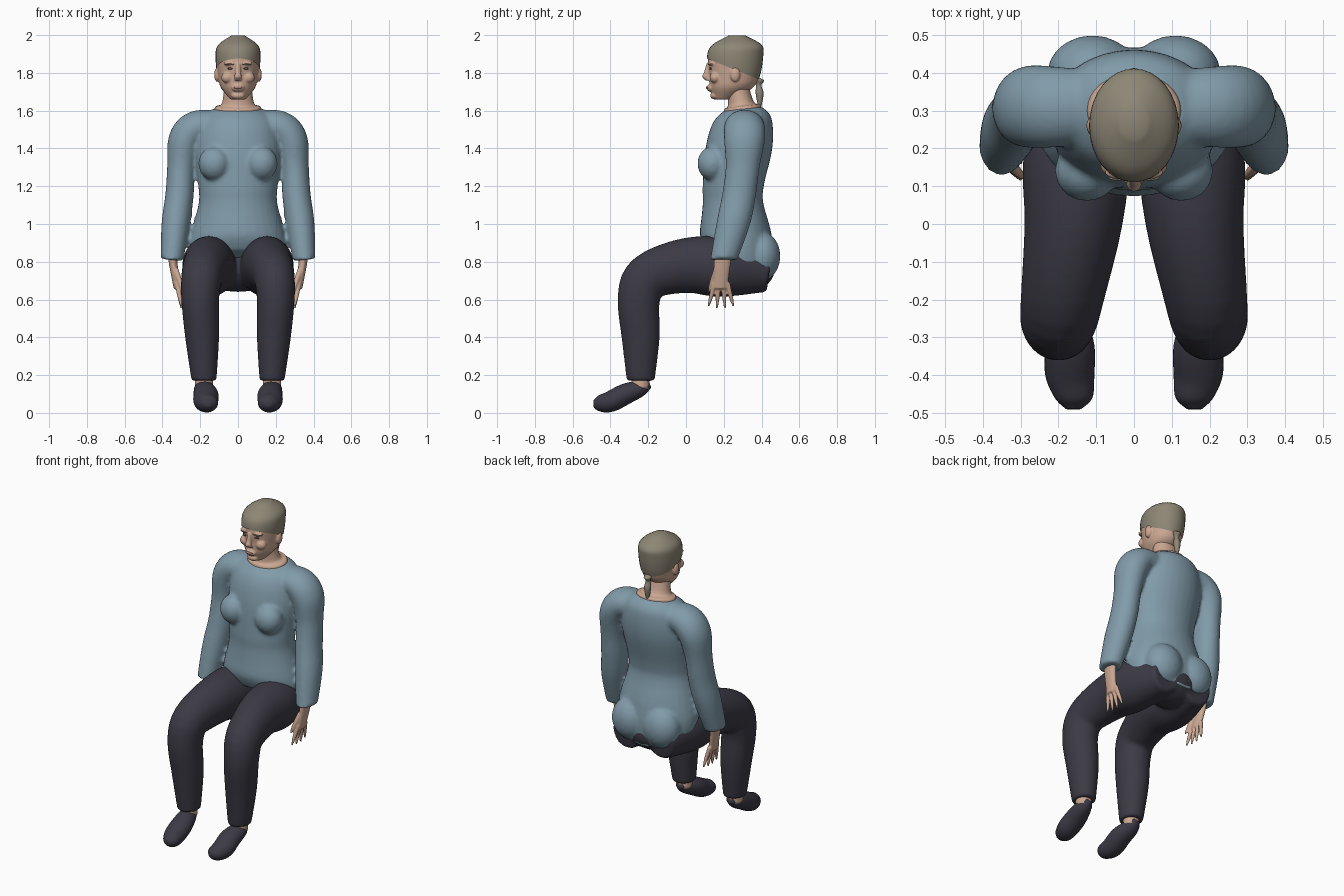
import bpy, bmesh
from math import sin, cos, tau
from mathutils import Vector, Matrix

default_cube = bpy.data.objects.get("Cube")
if default_cube:
    bpy.data.objects.remove(default_cube, do_unlink=True)

ACROSS = Vector((1, 0, 0))
ALONG = Vector((0, 1, 0))


def material(name, red, green, blue):
    result = bpy.data.materials.new(name)
    result.use_nodes = True
    colour = (red, green, blue, 1)
    result.diffuse_color = colour
    result.node_tree.nodes["Principled BSDF"].inputs["Base Color"].default_value = colour
    return result


SKIN = material("skin", .6, .39, .29)
HAIR = material("hair", .27, .24, .18)
KNIT = material("blue knit", .22, .33, .4)
CLOTH = material("dark cloth", .045, .043, .06)
LIPS = material("lips", .42, .22, .18)
EYES = material("eyes", .1, .08, .07)


def smooth_path(stations, steps=5):
    """Catmull-Rom interpolation of the stations."""
    points = [Vector(station) for station in stations]
    before = [points[0]] + points
    after = points[1:] + [points[-1], points[-1]]
    result = []
    for index in range(len(points) - 1):
        start, end = points[index], points[index + 1]
        slope_in = (end - before[index]) / 2
        slope_out = (after[index + 1] - start) / 2
        for step in range(steps):
            t = step / steps
            ease = t * t * (3 - 2 * t)
            result.append(start.lerp(end, ease) + slope_in * t * (1 - t) ** 2
                          - slope_out * t * t * (1 - t))
    return result + [points[-1]]


def loft(bm, stations, aspect=1, side=1, axis=ACROSS, tilt=None, sides=32):
    """Skin elliptical rings given as x, y, z, radius.

    Rings stand square to the path unless a tilt rule by height is given."""
    path = smooth_path(stations)
    rings = []
    for index, station in enumerate(path):
        centre, radius = station.xyz, station.w
        if tilt:
            angle = tilt(centre.z)
            second = Vector((0, cos(angle), sin(angle)))
        else:
            ahead = path[min(index + 1, len(path) - 1)].xyz
            behind = path[max(index - 1, 0)].xyz
            second = axis.cross(ahead - behind).normalized()
        wide, deep = (radius, radius * aspect)
        if axis is ALONG:
            wide, deep = deep, wide
        ring = []
        for corner in range(sides):
            turn = tau * corner / sides
            spot = centre + axis * wide * cos(turn) + second * deep * sin(turn)
            spot.x *= side
            ring.append(bm.verts.new(spot))
        rings.append(ring)
    for lower, upper in zip(rings, rings[1:]):
        for corner in range(sides):
            bm.faces.new((lower[corner - 1], lower[corner], upper[corner], upper[corner - 1]))
    bm.faces.new(rings[0])
    bm.faces.new(rings[-1])


def centred(*stations):
    return [(0, *station) for station in stations]


def ball(bm, centre, size):
    place = Matrix.Translation(centre) @ Matrix.Diagonal((*size, 1))
    bmesh.ops.create_uvsphere(bm, u_segments=20, v_segments=12, radius=1, matrix=place)


def pair(bm, centre, size):
    ball(bm, centre, size)
    ball(bm, Vector(centre) * Vector((-1, 1, 1)), size)


def finish(name, bm, mat, voxel=None):
    bmesh.ops.recalc_face_normals(bm, faces=bm.faces[:])
    for face in bm.faces:
        face.smooth = True
    mesh = bpy.data.meshes.new(name)
    bm.to_mesh(mesh)
    bm.free()
    mesh.materials.append(mat)
    part = bpy.data.objects.new(name, mesh)
    bpy.context.collection.objects.link(part)
    if voxel:
        # fuse the overlapping volumes into one soft surface
        fuse = part.modifiers.new("fuse", "REMESH")
        fuse.mode = "VOXEL"
        fuse.voxel_size = voxel
        fuse.use_smooth_shade = True
        soften = part.modifiers.new("soften", "SMOOTH")
        soften.iterations = 5


def garment_tilt(height):
    """The hem drops towards the back, the neckline towards the front."""
    return 2 * min(0, height - 1) + max(0, height - 1.5)


def level(height):
    return 0


# Sweater: torso, bust, seat and sleeves
bm = bmesh.new()
loft(bm, centred((.28, .78, .25), (.27, .9, .26), (.25, 1.1, .21), (.25, 1.2, .21),
                 (.28, 1.4, .23), (.3, 1.55, .2), (.3, 1.61, .13)),
     aspect=.77, tilt=garment_tilt)
pair(bm, (.125, .14, 1.32), (.085, .08, .09))
pair(bm, (.11, .4, .83), (.12, .1, .13))
for side in (1, -1):
    loft(bm, [(.1, .31, 1.52, .08), (.22, .31, 1.51, .09), (.28, .31, 1.44, .09),
              (.3, .3, 1.3, .075), (.31, .28, 1.15, .075), (.33, .25, 1, .075),
              (.35, .2, .81, .06)], aspect=1.2, side=side, axis=ALONG)
finish("sweater", bm, KNIT, voxel=.011)

# Trousers: seat and both legs bent at the knee
bm = bmesh.new()
ball(bm, (0, .32, .76), (.2, .15, .12))
for side in (1, -1):
    loft(bm, [(.12, .44, .74, .09), (.15, .2, .77, .14), (.16, 0, .78, .13),
              (.19, -.2, .72, .11), (.2, -.25, .6, .1), (.19, -.24, .4, .09),
              (.18, -.24, .17, .066)], aspect=1.12, side=side)
finish("trousers", bm, CLOTH, voxel=.011)

# Shoes, ankles and hands
for side, word in ((1, "left"), (-1, "right")):
    bm = bmesh.new()
    loft(bm, [(.18, -.19, .15, .02), (.18, -.24, .13, .05), (.17, -.32, .1, .065),
              (.17, -.4, .06, .065), (.16, -.46, .05, .05), (.16, -.49, .05, .02)],
         aspect=.85, side=side)
    finish(word + "_shoe", bm, CLOTH)

    bm = bmesh.new()
    loft(bm, [(.18, -.24, .13, .048), (.18, -.24, .22, .048)], side=side)
    finish(word + "_ankle", bm, SKIN)

    bm = bmesh.new()
    loft(bm, [(.35, .2, .86, .025), (.34, .19, .77, .022), (.32, .18, .66, .02)],
         aspect=2, side=side, axis=ALONG)
    for finger in range(4):
        spread = finger - 1.5
        y = .185 + spread * .024
        tip = .55 + .01 * abs(spread)
        loft(bm, [(.325, y, .69, .013), (.31, y + spread * .01, .62, .012),
                  (.3, y + spread * .02, tip, .006)], side=side, axis=ALONG, sides=12)
    loft(bm, [(.33, .16, .76, .015), (.31, .14, .7, .014), (.29, .12, .64, .006)],
         side=side, axis=ALONG, sides=12)
    finish(word + "_hand", bm, SKIN, voxel=.005)

# Head with nose, mouth, chin, brow ridges, cheeks and ears
skull = centred((.2, 1.66, .04), (.24, 1.72, .09), (.255, 1.78, .105),
                (.26, 1.88, .114), (.27, 1.94, .1), (.27, 1.99, .03))
bm = bmesh.new()
loft(bm, skull, aspect=1.25, tilt=level)
loft(bm, centred((.12, 1.85, .012), (.11, 1.8, .016), (.105, 1.78, .02), (.12, 1.76, .018)),
     tilt=level, sides=16)
ball(bm, (0, .13, 1.72), (.034, .02, .02))
ball(bm, (0, .15, 1.68), (.036, .022, .02))
pair(bm, (.04, .136, 1.85), (.038, .018, .012))
pair(bm, (.055, .155, 1.775), (.034, .03, .03))
pair(bm, (.11, .26, 1.79), (.016, .026, .038))
finish("head", bm, SKIN, voxel=.005)

# Neck flaring into the wide neckline
bm = bmesh.new()
loft(bm, centred((.3, 1.59, .125), (.3, 1.62, .12), (.29, 1.64, .085), (.27, 1.75, .07)),
     aspect=.8, tilt=garment_tilt)
finish("neck", bm, SKIN)

# Hair cap trimmed along a sloping hairline
bm = bmesh.new()
cover = Vector((0, 0, .008, .005))
loft(bm, [Vector(station) + cover for station in skull], aspect=1.25, tilt=level)
bmesh.ops.bisect_plane(bm, geom=bm.verts[:] + bm.edges[:] + bm.faces[:],
                       plane_co=(0, .1, 1.88), plane_no=(0, .4, 1), clear_inner=True)
finish("hair_cap", bm, HAIR)

# Tied tail of hair
bm = bmesh.new()
loft(bm, centred((.36, 1.78, .015), (.39, 1.76, .023), (.385, 1.735, .014),
                 (.39, 1.69, .021), (.39, 1.62, .008)), tilt=level, sides=16)
finish("ponytail", bm, HAIR)

# Eyes, eyebrows and lips
bm = bmesh.new()
pair(bm, (.041, .13, 1.823), (.016, .007, .006))
finish("eyes", bm, EYES)
bm = bmesh.new()
pair(bm, (.043, .122, 1.845), (.024, .007, .004))
finish("eyebrows", bm, HAIR)
bm = bmesh.new()
ball(bm, (0, .113, 1.722), (.025, .008, .007))
finish("lips", bm, LIPS)
